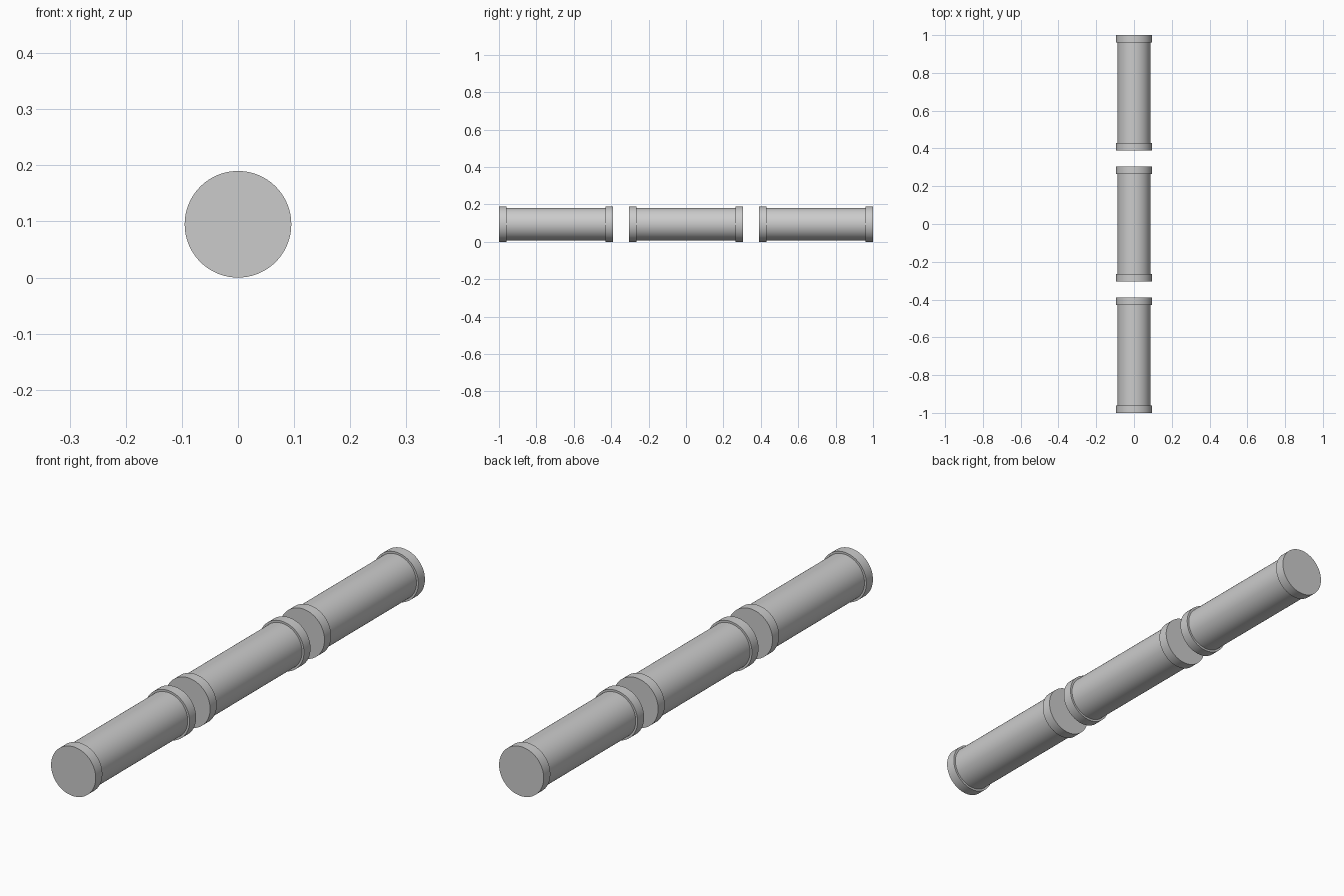
import bpy, math

if "Cube" in bpy.data.objects:
    bpy.data.objects.remove(bpy.data.objects["Cube"])

R_BODY, R_CAP = 0.087, 0.095
LENGTH, CAP_W = 0.61, 0.04


def cylinder(name, radius, depth, y):
    bpy.ops.mesh.primitive_cylinder_add(vertices=96, radius=radius, depth=depth,
                                        location=(0, y, R_CAP),
                                        rotation=(math.pi / 2, 0, 0))
    obj = bpy.context.object
    obj.name = name
    bpy.ops.object.shade_smooth_by_angle(angle=math.radians(30))
    return obj


# Three identical rollers in a row, each a tube body with a collar at both ends
for label, y in (("front", -0.695), ("middle", 0.0), ("back", 0.695)):
    cylinder(f"{label}_body", R_BODY, LENGTH - 2 * CAP_W, y)
    for end, s in (("front", -1), ("back", 1)):
        cylinder(f"{label}_{end}_collar", R_CAP, CAP_W, y + s * (LENGTH - CAP_W) / 2)
